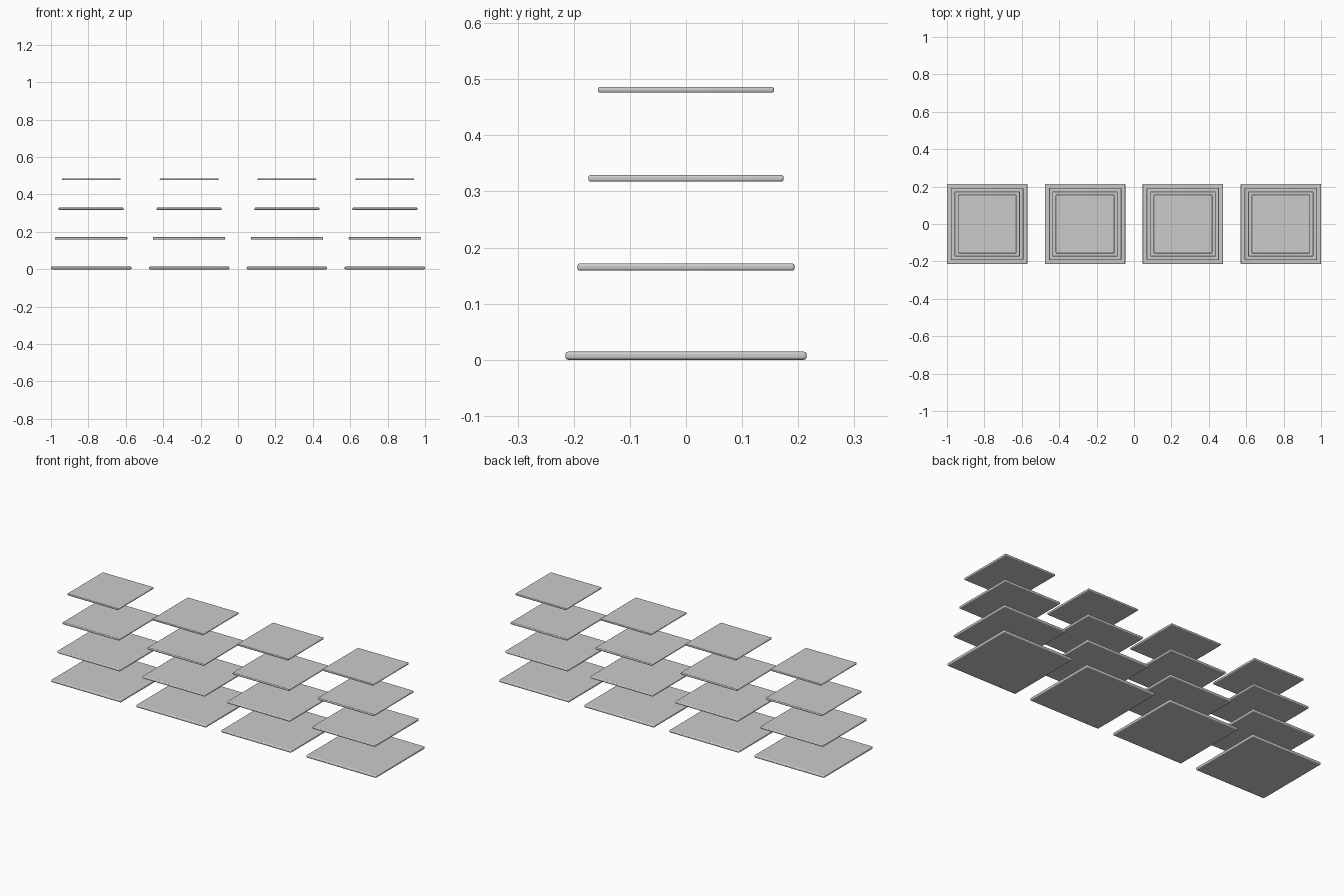
import bpy

if "Cube" in bpy.data.objects:
    bpy.data.objects.remove(bpy.data.objects["Cube"])

HALF, THICK = 0.215, 0.0145   # bottom plate
SHRINK = 0.9                  # each level is 10% smaller
STEP_X, STEP_Z = 0.5233, 0.158


def plate(name, x, z, half, thick):
    bpy.ops.mesh.primitive_cube_add(size=1, location=(x, 0, z))
    ob = bpy.context.object
    ob.name = name
    ob.scale = (half * 2, half * 2, thick)
    bpy.ops.object.transform_apply(location=False, rotation=False, scale=True)
    # softly rounded rim
    bev = ob.modifiers.new("rounded_rim", 'BEVEL')
    bev.width = thick * 0.36
    bev.segments = 4
    bpy.ops.object.shade_smooth_by_angle()
    return ob


# four stacks of four floating square plates
for col in range(4):
    for level in range(4):
        s = SHRINK ** level
        plate(f"stack_{col + 1}_plate_{level + 1}",
              (col - 1.5) * STEP_X, THICK / 2 + level * STEP_Z,
              HALF * s, THICK * s)
